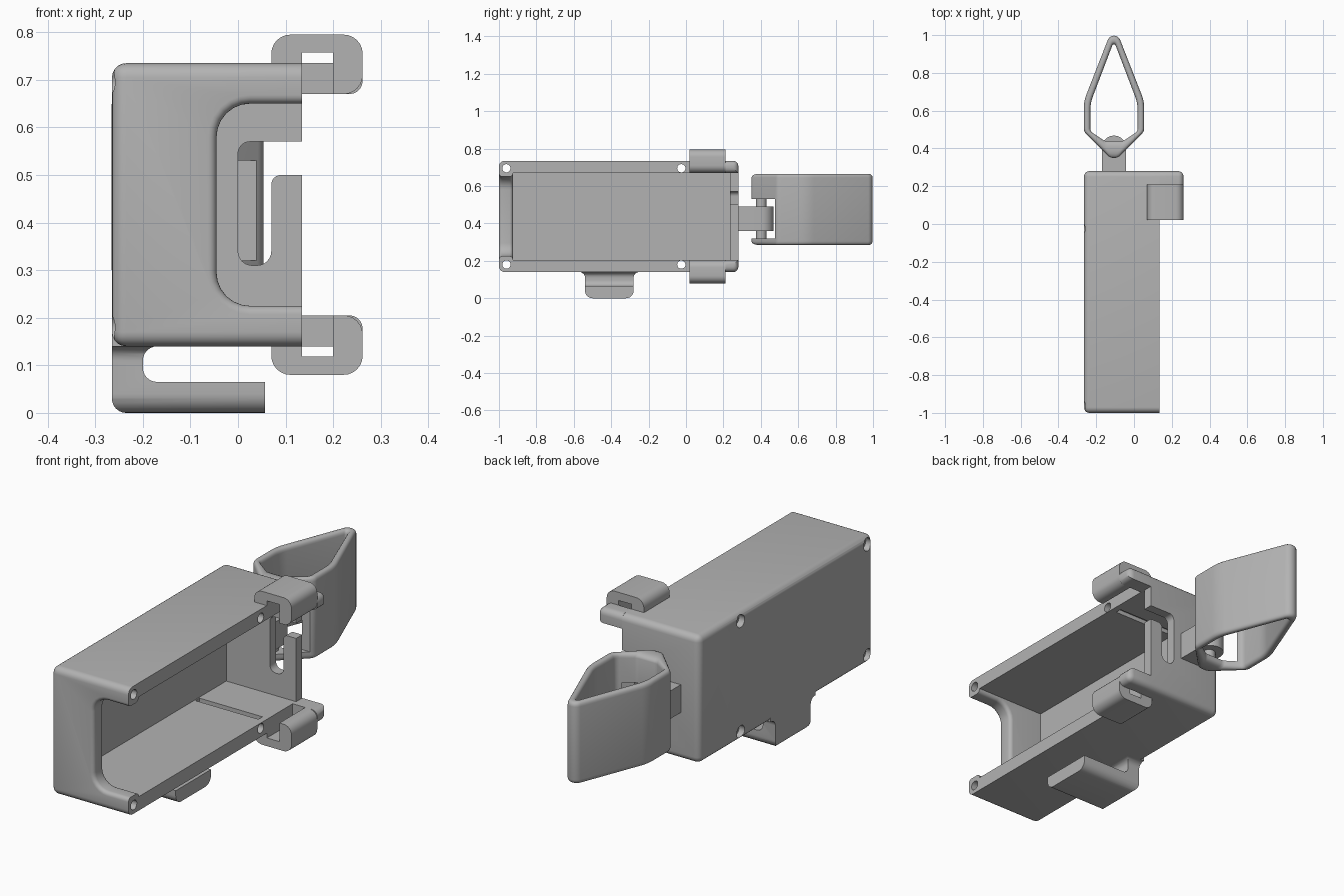
import bpy, bmesh
from math import sin, cos, pi
from mathutils import Vector

cube = bpy.data.objects.get("Cube")
if cube:
    bpy.data.objects.remove(cube, do_unlink=True)

GREY = (0.45, 0.45, 0.45, 1)
mat = bpy.data.materials.new("plain grey")
mat.use_nodes = True
mat.diffuse_color = GREY
mat.node_tree.nodes["Principled BSDF"].inputs["Base Color"].default_value = GREY

MID_Z = 0.4375          # mirror plane between upper and lower halves


def finish(name, bm):
    bmesh.ops.recalc_face_normals(bm, faces=bm.faces)
    me = bpy.data.meshes.new(name)
    bm.to_mesh(me)
    bm.free()
    me.materials.append(mat)
    ob = bpy.data.objects.new(name, me)
    bpy.context.collection.objects.link(ob)
    return ob


def rounded(corners, seg=6):
    """2D outline from (u, v, radius) corners with circular fillets."""
    out, n = [], len(corners)
    for i, (u, v, r) in enumerate(corners):
        p = Vector((u, v))
        if r == 0:
            out.append(p)
            continue
        a = (Vector(corners[i - 1][:2]) - p).normalized()
        b = (Vector(corners[(i + 1) % n][:2]) - p).normalized()
        half = a.angle(b) / 2
        d, w = r * cos(half) / sin(half), sin(half)
        for k in range(seg + 1):
            t = k / seg
            f = ((1 - t) ** 2, 2 * w * t * (1 - t), t * t)
            out.append(((p + a * d) * f[0] + p * f[1] + (p + b * d) * f[2]) / sum(f))
    return out


def loft(name, rings, closed=False):
    bm = bmesh.new()
    vs = [[bm.verts.new(p) for p in ring] for ring in rings]
    n = len(vs[0])
    pairs = list(zip(vs, vs[1:])) + ([(vs[-1], vs[0])] if closed else [])
    for a, b in pairs:
        for i in range(n):
            j = (i + 1) % n
            bm.faces.new((a[i], a[j], b[j], b[i]))
    if not closed:
        bm.faces.new(vs[0])
        bm.faces.new(vs[-1])
    return finish(name, bm)


PLACE = {"x": lambda p, t: (t, p[0], p[1]),
         "y": lambda p, t: (p[0], t, p[1]),
         "z": lambda p, t: (p[0], p[1], t)}


def prism(name, outline, axis, lo, hi):
    return loft(name, [[PLACE[axis](p, t) for p in outline] for t in (lo, hi)])


def circle(u, v, r, n=24):
    return [(u + r * cos(2 * pi * i / n), v + r * sin(2 * pi * i / n)) for i in range(n)]


def block(name, lo, hi, radius=0, keep=None):
    """Box from corner to corner; edges passing keep(mid point) are rounded."""
    bm = bmesh.new()
    bmesh.ops.create_cube(bm, size=1)
    for v in bm.verts:
        v.co = [lo[k] if v.co[k] < 0 else hi[k] for k in range(3)]
    if radius:
        edges = [e for e in bm.edges if keep((e.verts[0].co + e.verts[1].co) / 2)]
        bmesh.ops.bevel(bm, geom=edges, offset=radius, segments=5, profile=0.5, affect='EDGES')
    return finish(name, bm)


def boolean(ob, tool, op='DIFFERENCE'):
    mod = ob.modifiers.new("cut", 'BOOLEAN')
    mod.operation, mod.solver, mod.object = op, 'EXACT', tool
    bpy.context.view_layer.objects.active = ob
    bpy.ops.object.modifier_apply(modifier=mod.name)
    bpy.data.objects.remove(tool, do_unlink=True)


# Case: rounded shell, open on the +x side
case = block("case", (-0.265, -1, 0.14), (0.135, 0.28, 0.735), 0.03,
             lambda m: m.x < 0.13)
boolean(case, block("cavity", (-0.225, -0.925, 0.205), (0.3, 0.235, 0.67)))

# Front window with rolled edges on both faces of the wall
R = 0.018
steps = [(-1.02, R)]
steps += [(-1 + R - R * cos(a), R - R * sin(a)) for a in (k * pi / 10 for k in range(6))]
steps += [(-1.925 - y, g) for y, g in reversed(steps)]
rings = []
for y, g in steps:
    outline = rounded([(0.3, 0.225 - g, 0), (-0.045 - g, 0.225 - g, 0.07 + g),
                       (-0.045 - g, 0.65 + g, 0.07 + g), (0.3, 0.65 + g, 0)])
    rings.append([(p[0], y, p[1]) for p in outline])
boolean(case, loft("front_window", rings))

# Hooked slot in the back wall, leaving an upright tongue
slot = rounded([(0, 0.57, 0.025), (0, 0.31, 0.03), (0.07, 0.31, 0.03),
                (0.07, 0.5, 0.02), (0.3, 0.5, 0), (0.3, 0.57, 0)])
boolean(case, prism("back_slot", slot, "y", 0.2, 0.3))

# Screw holes with counterbores, and shallow grooves inside both side walls
for z in (0.18, 2 * MID_Z - 0.18):
    for y in (-0.96, -0.025):
        boolean(case, prism("screw_hole", circle(y, z, 0.022), "x", -0.3, 0.2))
        boolean(case, prism("counterbore", circle(y, z, 0.029), "x", -0.3, -0.235))
for z in (0.205, 0.67):
    boolean(case, block("groove", (-0.22, 0, z - 0.02), (0.105, 0.03, z + 0.02)))

# Strap hooks and the rear lips that close them, above and below
hook = rounded([(0.07, 0.735, 0), (0.07, 0.795, 0.04), (0.262, 0.795, 0.04),
                (0.262, 0.67, 0.04), (0.2, 0.67, 0), (0.2, 0.757, 0),
                (0.135, 0.757, 0), (0.135, 0.735, 0)])
parts = [case]
for side, s in (("upper", 1), ("lower", -1)):
    outline = [(p[0], MID_Z + s * (p[1] - MID_Z)) for p in hook]
    parts.append(prism(side + "_hook", outline, "y", 0.02, 0.21))
    zs = sorted(MID_Z + s * (z - MID_Z) for z in (0.67, 0.735))
    outer = zs[1] if s > 0 else zs[0]
    parts.append(block(side + "_rear_lip", (0.135, 0.21, zs[0]), (0.262, 0.28, zs[1]), 0.028,
                       lambda m: m.x > 0.14 and abs(m.z - outer) < 0.001 and m.y > 0.22
                       or m.x > 0.26 and m.y > 0.22))

# Belt clip under the case
clip = prism("belt_clip", rounded([
    (-0.265, 0.17, 0), (-0.265, 0, 0.03), (0.057, 0, 0), (0.057, 0.065, 0),
    (-0.2, 0.065, 0.03), (-0.2, 0.14, 0.03), (-0.165, 0.14, 0), (-0.165, 0.17, 0)]),
    "y", -0.6, -0.2)
boolean(clip, prism("clip_outline", rounded([
    (-0.54, 0, 0.04), (-0.28, 0, 0.04), (-0.28, 0.14, 0.03), (-0.245, 0.14, 0),
    (-0.245, 0.17, 0), (-0.575, 0.17, 0), (-0.575, 0.14, 0), (-0.54, 0.14, 0.03)]),
    "x", -0.4, 0.2), 'INTERSECT')
parts.append(clip)

# Hinge arm and pin
CX = -0.106
parts.append(prism("hinge_arm", rounded([
    (CX - 0.063, 0.28, 0), (CX + 0.063, 0.28, 0),
    (CX + 0.063, 0.468, 0.062), (CX - 0.063, 0.468, 0.062)]), "z", 0.36, 0.49))
parts.append(prism("hinge_pin", circle(CX, 0.402, 0.028), "z", 0.31, 0.54))


# Teardrop loop: outer and inner outlines joined by a rounded cross-section
def teardrop(half):
    left = [(-u, v, r) for u, v, r in reversed(half[1:])]
    return [p + Vector((CX, 0)) for p in rounded(half + left)]


outer = teardrop([(0, 1.058, 0.035), (0.16, 0.65, 0.2), (0.16, 0.49, 0.04), (0.02, 0.35, 0.04)])
inner = teardrop([(0, 0.968, 0.009), (0.125, 0.64, 0.2), (0.125, 0.49, 0.03), (0.05, 0.44, 0.03)])
Z0, Z1, E, H = 0.285, 0.665, 0.4, 0.02
arc = [(E - E * cos(a), H - H * sin(a)) for a in (k * pi / 8 for k in range(5))]
section = [(s, Z0 + h) for s, h in arc] + [(1 - s, Z0 + h) for s, h in reversed(arc)]
section += [(s, Z0 + Z1 - z) for s, z in reversed(section)]
loop = loft("teardrop_loop", [[(*o.lerp(i, s), z) for o, i in zip(outer, inner)]
                              for s, z in section], closed=True)
boolean(loop, block("hinge_gap", (-0.5, 0.3, 0.32), (0.3, 0.475, 0.53)))
parts.append(loop)

# Smooth shading with crisp edges
bpy.ops.object.select_all(action='DESELECT')
for ob in parts:
    ob.select_set(True)
bpy.context.view_layer.objects.active = case
bpy.ops.object.shade_smooth_by_angle(angle=0.6)
